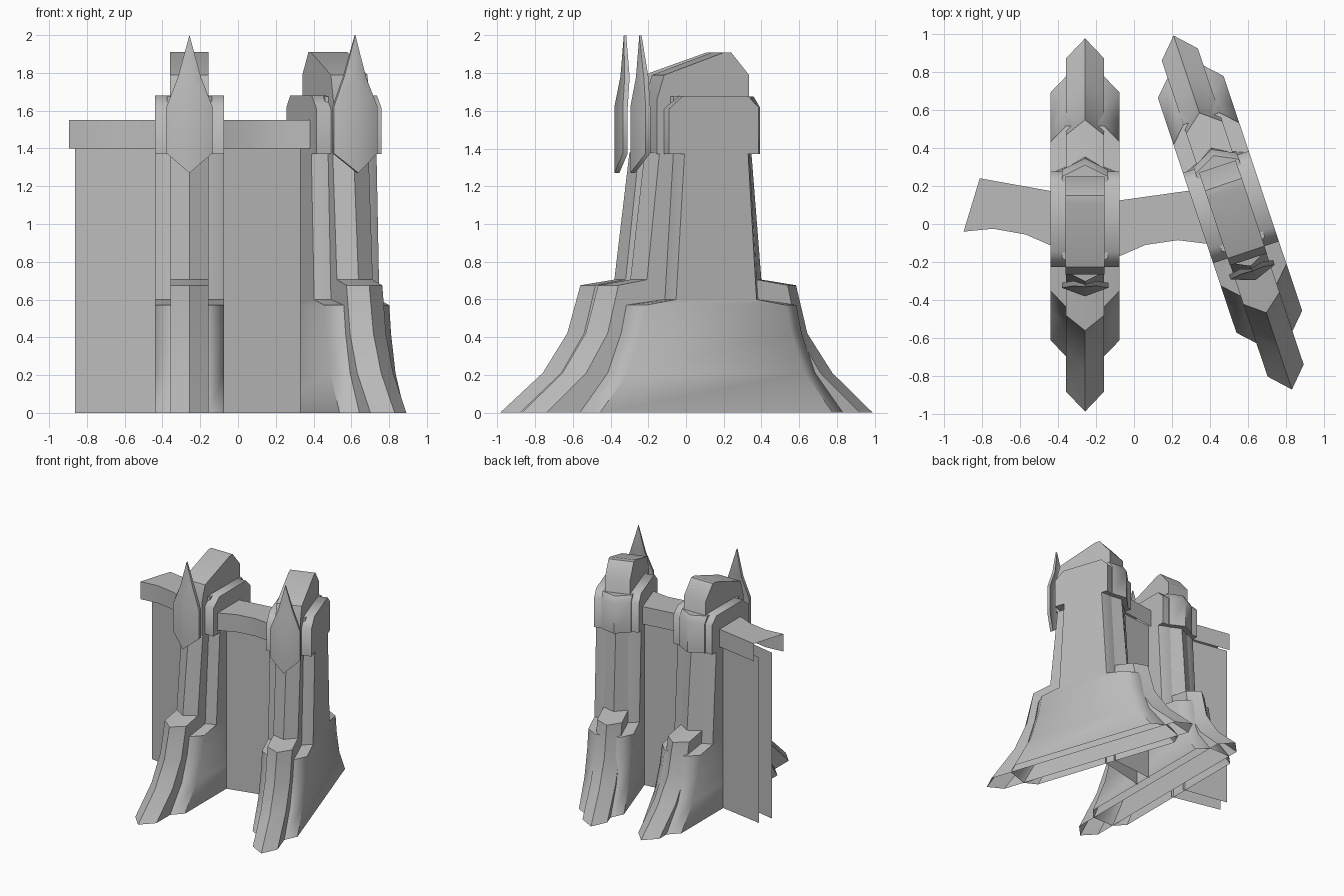
import bpy, bmesh, math
from mathutils import Matrix

if "Cube" in bpy.data.objects:
    bpy.data.objects.remove(bpy.data.objects["Cube"])

stone = bpy.data.materials.new("grey_stone")
stone.diffuse_color = (0.5, 0.5, 0.5, 1)
stone.use_nodes = True
stone.node_tree.nodes["Principled BSDF"].inputs["Base Color"].default_value = stone.diffuse_color


def make(name, bm, place, normals=True):
    if normals:
        bmesh.ops.recalc_face_normals(bm, faces=bm.faces)
    me = bpy.data.meshes.new(name)
    bm.to_mesh(me)
    bm.free()
    ob = bpy.data.objects.new(name, me)
    bpy.context.collection.objects.link(ob)
    me.materials.append(stone)
    ob.matrix_world = place
    bpy.context.view_layer.objects.active = ob
    ob.select_set(True)
    bpy.ops.object.shade_smooth_by_angle(angle=math.radians(50))
    ob.select_set(False)


def loft(name, rings, place=Matrix(), bottom=True, top=True, skip=()):
    """Skin equal-length point rings; sides listed in skip stay open."""
    bm = bmesh.new()
    vs = [[bm.verts.new(p) for p in r] for r in rings]
    n = len(vs[0])
    for a, b in zip(vs, vs[1:]):
        for i in range(n):
            if i not in skip:
                j = (i + 1) % n
                bm.faces.new((a[i], a[j], b[j], b[i]))
    if bottom:
        bm.faces.new(vs[0][::-1])
    if top:
        bm.faces.new(vs[-1])
    make(name, bm, place, not skip)


def slab(name, pts, z0, z1, **kw):
    loft(name, [[(x, y, z) for x, y in pts] for z in (z0, z1)], bottom=False, **kw)


def side_prism(name, prof, half, place, skip=()):
    loft(name, [[(x, y, z) for y, z in prof] for x in (-half, half)], place, skip=skip)


def hexring(w, front, back, drop, z):
    return [(0, front, z), (w, front + drop, z), (w, back - drop, z),
            (0, back, z), (-w, back - drop, z), (-w, front + drop, z)]


def octring(half, drop, z, w=0.182, inner=0.10, mid=0.04):
    f, b = mid - half, mid + half
    return [(inner, f - drop, z), (w, f, z), (w, b, z), (inner, b + drop, z),
            (-inner, b + drop, z), (-w, b, z), (-w, f, z), (-inner, f - drop, z)]


def pylon(tag, place):
    # broad outer buttress with flared foot and ledge (open below)
    loft("buttress_outer_" + tag, [octring(h, d, z) for h, d, z in (
        (.65, .085, 0), (.495, .085, .21), (.42, .085, .42), (.39, .085, .57),
        (.225, .035, .60), (.178, .035, 1.37))], place, bottom=False, top=False)
    # narrow pointed core buttress
    loft("buttress_core_" + tag, [hexring(.10, f, b, d, z) for f, b, d, z in (
        (-.985, .975, .105, 0), (-.76, .75, .1, .21), (-.63, .61, .09, .42),
        (-.56, .547, .08, .675), (-.38, .353, .06, .705), (-.30, .297, .05, 1.38))],
        place, bottom=False, top=False)
    # capital block with chamfered top
    side_prism("capital_" + tag, [(-.225, 1.37), (-.225, 1.61), (-.145, 1.68),
               (.215, 1.68), (.275, 1.62), (.275, 1.37)], .182, place)
    # pointed back of the capital
    loft("capital_back_" + tag, [hexring(.12, -.24, t, .06, z) for t, z in (
        (.345, 1.37), (.345, 1.62), (.31, 1.675))], place)
    # sloping crown on top
    side_prism("crown_" + tag, [(-.265, 1.37), (-.265, 1.66), (-.225, 1.79), (.11, 1.91),
               (.15, 1.91), (.25, 1.79), (.25, 1.37)], .102, place)
    # folded spear-shaped plate at the front
    bm = bmesh.new()
    rows = ((.06, -.348, -.325, 1.78), (.122, -.38, -.335, 1.62), (.122, -.38, -.335, 1.375))
    for s in (-1, 1):
        first = None
        for t in (0, .026):
            r = [(bm.verts.new((0, ym + t, z)), bm.verts.new((s * w, ye + t, z)))
                 for w, ym, ye, z in rows]
            tip = bm.verts.new((0, -.33 + t * .5, 2.0))
            low = bm.verts.new((0, -.38 + t, 1.27))
            bm.faces.new((tip, r[0][0], r[0][1]))
            for a, b in zip(r, r[1:]):
                bm.faces.new((a[0], b[0], b[1], a[1]))
            bm.faces.new((r[-1][0], low, r[-1][1]))
            edge = [tip] + [p[1] for p in r] + [low]
            if first:
                for i in range(len(edge) - 1):
                    bm.faces.new((first[i], first[i + 1], edge[i + 1], edge[i]))
            first = edge
    bmesh.ops.remove_doubles(bm, verts=bm.verts, dist=.0005)
    make("spear_plate_" + tag, bm, place)


pylon("left", Matrix.Translation((-.257, 0, 0)))
pylon("right", Matrix.Translation((.517, .065, 0)) @ Matrix.Rotation(math.radians(18.5), 4, 'Z'))

# overhanging wall rims, open at the ends and below
slab("rim_left", [(-.895, -.04), (-.74, -.025), (-.57, -.055), (-.42, -.12),
                  (-.42, .17), (-.81, .24)], 1.4, 1.55, skip=(3, 5))
slab("rim_middle", [(-.09, -.175), (.06, -.11), (.23, -.085), (.39, -.105),
                    (.31, .178), (-.09, .122)], 1.4, 1.55, skip=(3, 5))
# recessed wall sheets under the rims, front and back
slab("wall_left", [(-.863, .066), (-.42, -.03), (-.42, .12), (-.825, .19)],
     0, 1.42, top=False, skip=(1, 3))
slab("wall_middle", [(-.09, -.055), (.345, .05), (.32, .13), (-.09, .09)],
     0, 1.42, top=False, skip=(1, 3))
